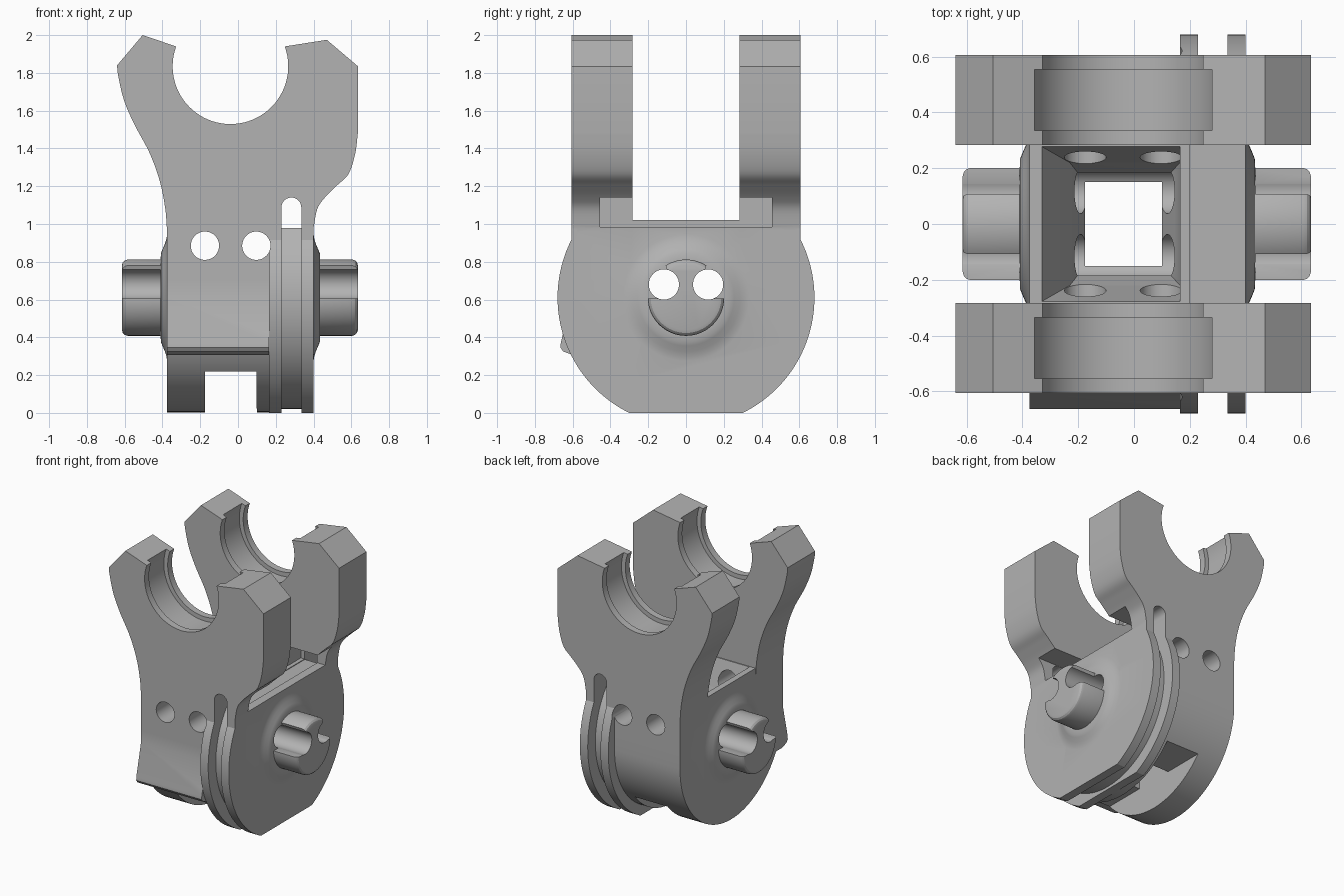
import bpy, bmesh
from math import sin, cos, pi, asin, radians
from mathutils import Vector

cube = bpy.data.objects.get("Cube")
if cube:
    bpy.data.objects.remove(cube)

grey = bpy.data.materials.new("plain grey")
grey.use_nodes = True
grey.diffuse_color = (0.45, 0.45, 0.45, 1)
grey.node_tree.nodes["Principled BSDF"].inputs["Base Color"].default_value = (0.45, 0.45, 0.45, 1)

AXIS_Z = 0.61      # height of the pivot axis


def make(name, bm):
    bmesh.ops.recalc_face_normals(bm, faces=bm.faces)
    me = bpy.data.meshes.new(name)
    bm.to_mesh(me)
    bm.free()
    me.materials.append(grey)
    ob = bpy.data.objects.new(name, me)
    bpy.context.scene.collection.objects.link(ob)
    return ob


def loft(name, rings):
    """Skin a stack of equal point rings and cap both ends."""
    bm = bmesh.new()
    loops = [[bm.verts.new(p) for p in ring] for ring in rings]
    n = len(loops[0])
    for a, b in zip(loops, loops[1:]):
        for i in range(n):
            j = (i + 1) % n
            bm.faces.new((a[i], a[j], b[j], b[i]))
    bm.faces.new(loops[0])
    bm.faces.new(loops[-1])
    return make(name, bm)


def prism_x(name, yz, x0, x1):
    return loft(name, [[(x, y, z) for y, z in yz] for x in (x0, x1)])


def prism_y(name, xz, y0, y1):
    return loft(name, [[(x, y, z) for x, z in xz] for y in (y0, y1)])


def arc(cx, cz, r, a0, a1, n=48):
    return [(cx + r * cos(a0 + (a1 - a0) * i / n), cz + r * sin(a0 + (a1 - a0) * i / n))
            for i in range(n + 1)]


def circle(cx, cz, r, n=48):
    return arc(cx, cz, r, 0, 2 * pi, n)[:-1]


def lathe_x(name, profile, n=64):
    return loft(name, [[(x, y, z) for y, z in circle(0, AXIS_Z, r, n)] for x, r in profile])


def box(name, x0, x1, y0, y1, z0, z1):
    return prism_x(name, [(y0, z0), (y1, z0), (y1, z1), (y0, z1)], x0, x1)


def smooth_path(pts, steps=6):
    """Catmull-Rom curve through the points."""
    v = [Vector(p) for p in pts]
    v = [2 * v[0] - v[1]] + v + [2 * v[-1] - v[-2]]
    out = []
    for a, b, c, d in zip(v, v[1:], v[2:], v[3:]):
        for i in range(steps):
            t = i / steps
            p = 0.5 * (2 * b + (c - a) * t + (2 * a - 5 * b + 4 * c - d) * t * t
                       + (3 * b - a - 3 * c + d) * t ** 3)
            out.append(tuple(p))
    return out + [tuple(pts[-1])]


def combine(target, tool, op):
    bpy.context.view_layer.objects.active = target
    mod = target.modifiers.new(op, "BOOLEAN")
    mod.operation, mod.solver, mod.object = op, "EXACT", tool
    bpy.ops.object.modifier_apply(modifier=mod.name)
    bpy.data.objects.remove(tool)


def finish(ob):
    bpy.ops.object.select_all(action="DESELECT")
    ob.select_set(True)
    bpy.context.view_layer.objects.active = ob
    bpy.ops.object.shade_smooth_by_angle(angle=radians(25))


# Core block with a rounded underside
body = prism_x("clamp_body", arc(0, AXIS_Z, 0.607, -pi, 0) + [(0.607, 1.02), (-0.607, 1.02)],
               -0.375, 0.4)

# Larger round flange, flat at its top and base
top, low = asin(0.375 / 0.68), asin(AXIS_Z / 0.68)
flange = arc(0, AXIS_Z, 0.68, -low, top) + arc(0, AXIS_Z, 0.68, pi - top, pi + low)
combine(body, prism_x("flange", flange, 0.165, 0.4), "UNION")

# Two forked prongs with a round cradle
left_edge = smooth_path([(-0.64, 1.84), (-0.635, 1.79), (-0.605, 1.66), (-0.55, 1.53),
                         (-0.47, 1.38), (-0.415, 1.23), (-0.385, 1.08), (-0.375, 0.95)])
right_edge = smooth_path([(0.4, 0.98), (0.42, 1.08), (0.46, 1.14), (0.525, 1.205),
                          (0.585, 1.265), (0.62, 1.37), (0.635, 1.485)])
tip = asin(0.105 / 0.306)
prong = (left_edge + [(-0.375, 0.7), (0.4, 0.7)] + right_edge
         + [(0.635, 1.835), (0.47, 1.975)]
         + arc(-0.04, 1.835, 0.306, tip, -pi - tip) + [(-0.505, 2.0)])
for s in (-1, 1):
    combine(body, prism_y("prong", prong, s * 0.284, s * 0.607), "UNION")
    combine(body, prism_y("cradle_groove", circle(-0.04, 1.835, 0.338, 64), s * 0.335, s * 0.555),
            "DIFFERENCE")

# Sloped pad on the front
pad = [(-0.5, 0.61), (-0.607, 0.61), (-0.663, 0.37), (-0.664, 0.345), (-0.65, 0.325),
       (-0.6, 0.307), (-0.5, 0.307)]
combine(body, prism_x("front_pad", pad, -0.375, 0.165), "UNION")

# Tapered bosses on both sides
boss = [(0.3, 0.34), (0.4, 0.335), (0.404, 0.31), (0.412, 0.285), (0.425, 0.255),
        (0.433, 0.235), (0.435, 0.2)]
combine(body, lathe_x("right_boss", boss), "UNION")
combine(body, lathe_x("left_boss", [(0.025 - x, r) for x, r in boss]), "UNION")

# Groove around the flange, running up into a slot through the prongs
lift = asin(0.375 / 0.59)
groove = arc(0, AXIS_Z, 0.59, pi - lift, 2 * pi + lift) + [
    (0.9, 0.985), (0.9, -0.2), (-0.9, -0.2), (-0.9, 0.985)]
combine(body, prism_x("groove", groove, 0.23, 0.335), "DIFFERENCE")
slot = arc(0.2825, 1.0875, 0.0525, 0, pi, 16) + [(0.23, 0.98), (0.335, 0.98)]
combine(body, prism_y("slot", slot, -0.9, 0.9), "DIFFERENCE")

# Shallow pocket above the flange, inside the prongs
combine(body, box("pocket", 0.2, 0.7, -0.455, 0.455, 0.985, 1.14), "DIFFERENCE")

# Funnel and shaft through the middle
sections = [(1.04, -0.34, 0.165, 0.283), (0.82, -0.23, 0.165, 0.22),
            (0.62, -0.175, 0.1, 0.15), (-0.1, -0.175, 0.1, 0.15)]
combine(body, loft("funnel", [[(a, -w, z), (b, -w, z), (b, w, z), (a, w, z)]
                              for z, a, b, w in sections]), "DIFFERENCE")

# Channel along the base and pin holes from front to back
combine(body, box("base_channel", -0.175, 0.097, -0.9, 0.9, -0.1, 0.22), "DIFFERENCE")
for x in (-0.175, 0.097):
    combine(body, prism_y("pin_hole", circle(x, 0.885, 0.075, 40), -0.9, 0.9), "DIFFERENCE")

# Side knobs with a rounded rim
rim = [(0.4, 0.202), (0.605, 0.202), (0.62, 0.197), (0.63, 0.187), (0.635, 0.17)]
right_knob = lathe_x("right_knob", rim)
left_knob = lathe_x("left_knob", [(0.02 - x, r) for x, r in rim])

# Side holes through everything, opened into notches on the knobs
for s in (-1, 1):
    hole = circle(s * 0.117, 0.68, 0.08, 40)
    combine(body, prism_x("side_hole", hole, -0.9, 0.9), "DIFFERENCE")
    notch = [(s * y, z) for y, z in ((0.1, 0.757), (0.13, 0.84), (0.3, 0.84),
                                     (0.3, 0.605), (0.117, 0.605))]
    for knob in (left_knob, right_knob):
        combine(knob, prism_x("side_hole", hole, -0.9, 0.9), "DIFFERENCE")
        combine(knob, prism_x("notch", notch, -0.9, 0.9), "DIFFERENCE")

for ob in (body, left_knob, right_knob):
    finish(ob)
